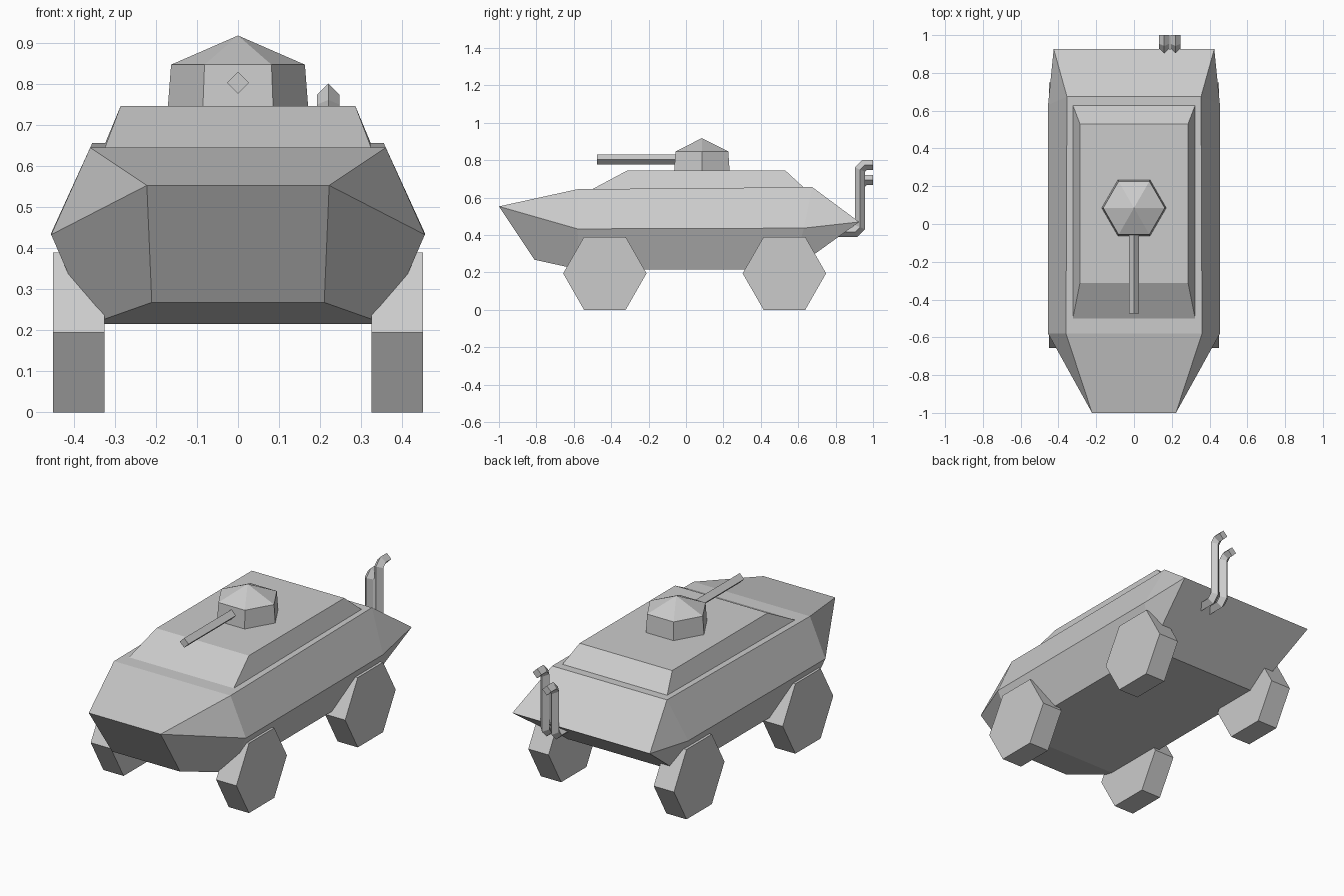
import bpy, bmesh, math
from mathutils import Vector

if "Cube" in bpy.data.objects:
    bpy.data.objects.remove(bpy.data.objects["Cube"])

grey = bpy.data.materials.new("armour grey")
grey.diffuse_color = (0.6, 0.6, 0.6, 1)
grey.use_nodes = True
grey.node_tree.nodes["Principled BSDF"].inputs["Base Color"].default_value = grey.diffuse_color


def finish(name, bm):
    bmesh.ops.recalc_face_normals(bm, faces=bm.faces)
    me = bpy.data.meshes.new(name)
    bm.to_mesh(me)
    bm.free()
    me.materials.append(grey)
    ob = bpy.data.objects.new(name, me)
    bpy.context.collection.objects.link(ob)
    return ob


def loft(name, rings):
    """Skin equal-length point rings and cap both ends."""
    bm = bmesh.new()
    rows = [[bm.verts.new(p) for p in r] for r in rings]
    n = len(rows[0])
    for a, b in zip(rows, rows[1:]):
        for i in range(n):
            j = (i + 1) % n
            bm.faces.new((a[i], a[j], b[j], b[i]))
    bm.faces.new(rows[0])
    bm.faces.new(rows[-1])
    return finish(name, bm)


def hexagon(r, z, cy):
    return [(r * math.cos(k * math.pi / 3), cy + r * math.sin(k * math.pi / 3), z)
            for k in range(6)]


# Hull: convex faceted body from mirrored corner points
corners = [
    (.222, -1, .553), (.21, -.81, .268),                          # nose
    (.36, -.58, .645), (.455, -.58, .433), (.36, -.57, .215),     # front shoulder
    (.355, .675, .656), (.455, .63, .437), (.36, .572, .215),     # rear shoulder
    (.425, .926, .47),                                            # tail edge
]
bm = bmesh.new()
side = {}
for s in (1, -1):
    v = side[s] = [bm.verts.new((s * x, y, z)) for x, y, z in corners]
    for f in ((0, 2, 3), (0, 3, 4, 1), (2, 5, 6, 3), (3, 6, 7, 4), (5, 8, 6), (6, 8, 7)):
        bm.faces.new([v[i] for i in f])
for a, b in ((0, 1), (1, 4), (4, 7), (7, 8), (8, 5), (5, 2), (2, 0)):
    bm.faces.new((side[1][a], side[1][b], side[-1][b], side[-1][a]))
finish("hull", bm)


# Raised upper deck
def rect(x, y0, y1, z0, z1):
    return [(-x, y0, z0), (x, y0, z0), (x, y1, z1), (-x, y1, z1)]


loft("upper_deck", [rect(.325, -.505, .632, .643, .652),
                    rect(.286, -.312, .53, .746, .746)])

# Turret with a pointed roof
bm = bmesh.new()
base = [bm.verts.new(p) for p in hexagon(.171, .743, .085)]
rim = [bm.verts.new(p) for p in hexagon(.163, .847, .085)]
apex = bm.verts.new((0, .085, .918))
bm.faces.new(base)
for i in range(6):
    j = (i + 1) % 6
    bm.faces.new((base[i], base[j], rim[j], rim[i]))
    bm.faces.new((rim[i], rim[j], apex))
finish("turret", bm)


# Diamond-section tube along a path in the yz plane, with mitred bends
def tube(name, x, path, r=.027):
    pts = [Vector(p) for p in path]
    dirs = [(b - a).normalized() for a, b in zip(pts, pts[1:])]
    rings = []
    for i, p in enumerate(pts):
        d0, d1 = dirs[max(i - 1, 0)], dirs[min(i, len(dirs) - 1)]
        t = (d0 + d1).normalized()
        n = Vector((-t.y, t.x)) * (r / t.dot(d0))
        rings.append([(x + r, *p), (x, *(p + n)), (x - r, *p), (x, *(p - n))])
    return loft(name, rings)


tube("gun_barrel", 0, [(-.475, .803), (0, .803)])

# Two exhaust pipes, one taller
for name, x, top in (("tall_exhaust", .22, .774), ("short_exhaust", .16, .694)):
    tube(name, x, [(.8, .417), (.905, .417), (.93, .442),
                   (.93, top - .024), (.954, top), (1, top)])

# Four hexagonal wheels
for s, side_name in ((1, "right"), (-1, "left")):
    for cy, end in ((-.434, "front"), (.526, "rear")):
        outline = [(cy + y, z + .195) for _, y, z in
                   [(0, .223 * math.cos(k * math.pi / 3), .2251 * math.sin(k * math.pi / 3))
                    for k in range(6)]]
        loft(f"{end}_{side_name}_wheel",
             [[(s * x, y, z) for y, z in outline] for x in (.325, .45)])
